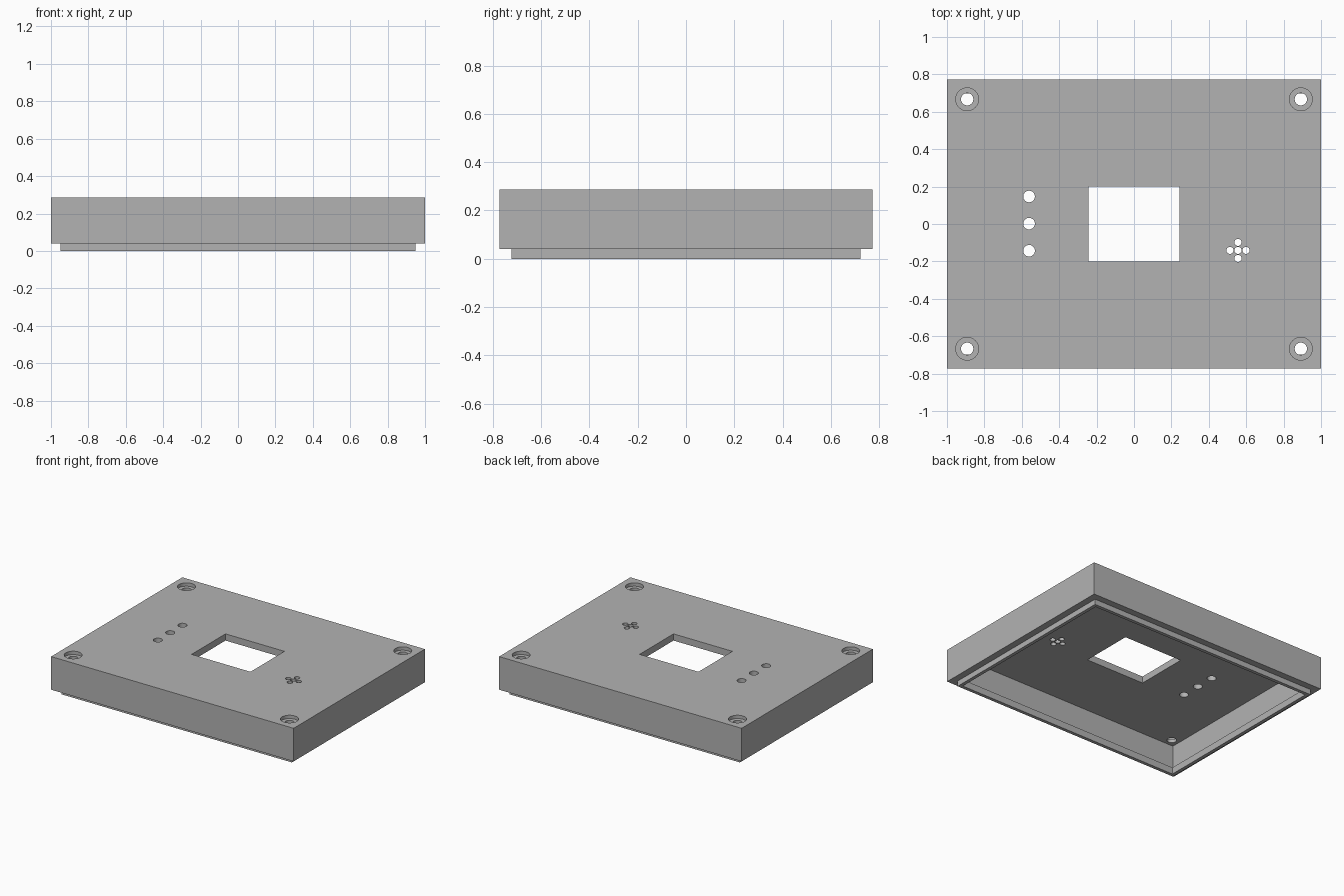
import bpy

if "Cube" in bpy.data.objects:
    bpy.data.objects.remove(bpy.data.objects["Cube"], do_unlink=True)

# Overall sizes
HALF_X, HALF_Y = 1.0, 0.773
RIM_Z, CEILING_Z, TOP_Z = 0.04, 0.237, 0.287
WALL, LIP = 0.05, 0.025

grey = bpy.data.materials.new("plain grey")
grey.use_nodes = True
colour = (0.45, 0.45, 0.45, 1)
grey.diffuse_color = colour
grey.node_tree.nodes["Principled BSDF"].inputs["Base Color"].default_value = colour


def box(name, half_x, half_y, z0, z1):
    bpy.ops.mesh.primitive_cube_add(size=2, location=(0, 0, (z0 + z1) / 2))
    ob = bpy.context.object
    ob.name = name
    ob.scale = (half_x, half_y, (z1 - z0) / 2)
    bpy.ops.object.transform_apply(location=True, rotation=False, scale=True)
    ob.data.materials.append(grey)
    return ob


def drill(x, y, radius, z0, z1):
    bpy.ops.mesh.primitive_cylinder_add(
        vertices=32, radius=radius, depth=z1 - z0, location=(x, y, (z0 + z1) / 2))
    ob = bpy.context.object
    ob.name = "drill_cutter"
    ob.data.materials.append(grey)
    return ob


def cut(target, cutter):
    cutter.hide_render = True
    mod = target.modifiers.new("cut", "BOOLEAN")
    mod.operation = "DIFFERENCE"
    mod.solver = "EXACT"
    mod.object = cutter
    bpy.context.view_layer.objects.active = target
    bpy.ops.object.modifier_apply(modifier=mod.name)
    bpy.data.objects.remove(cutter, do_unlink=True)


def finish(ob):
    bpy.ops.object.select_all(action="DESELECT")
    ob.select_set(True)
    bpy.context.view_layer.objects.active = ob
    bpy.ops.object.shade_smooth_by_angle(angle=0.52)


# Hollow cover, open underneath
cover = box("cover", HALF_X, HALF_Y, RIM_Z, TOP_Z)
cut(cover, box("cavity_cutter", HALF_X - WALL, HALF_Y - WALL, -0.1, CEILING_Z))

# Display window
cut(cover, box("window_cutter", 0.243, 0.2, 0.1, 0.5))

# Corner screw holes with recessed heads
for x in (-0.892, 0.892):
    for y in (-0.667, 0.667):
        cut(cover, drill(x, y, 0.061, TOP_Z - 0.025, 0.5))
        cut(cover, drill(x, y, 0.033, 0.1, 0.5))

# Row of three indicator holes
for y in (-0.143, 0.002, 0.147):
    cut(cover, drill(-0.561, y, 0.031, 0.1, 0.5))

# Cross of five sound holes
for dx, dy in ((0, 0), (1, 0), (-1, 0), (0, 1), (0, -1)):
    cut(cover, drill(0.556 + dx * 0.043, -0.141 + dy * 0.043, 0.019, 0.1, 0.5))
finish(cover)

# Thin locating lip below the rim
lip = box("locating_lip", HALF_X - WALL, HALF_Y - WALL, 0, 0.05)
cut(lip, box("lip_cutter", HALF_X - WALL - LIP, HALF_Y - WALL - LIP, -0.1, 0.2))
finish(lip)
